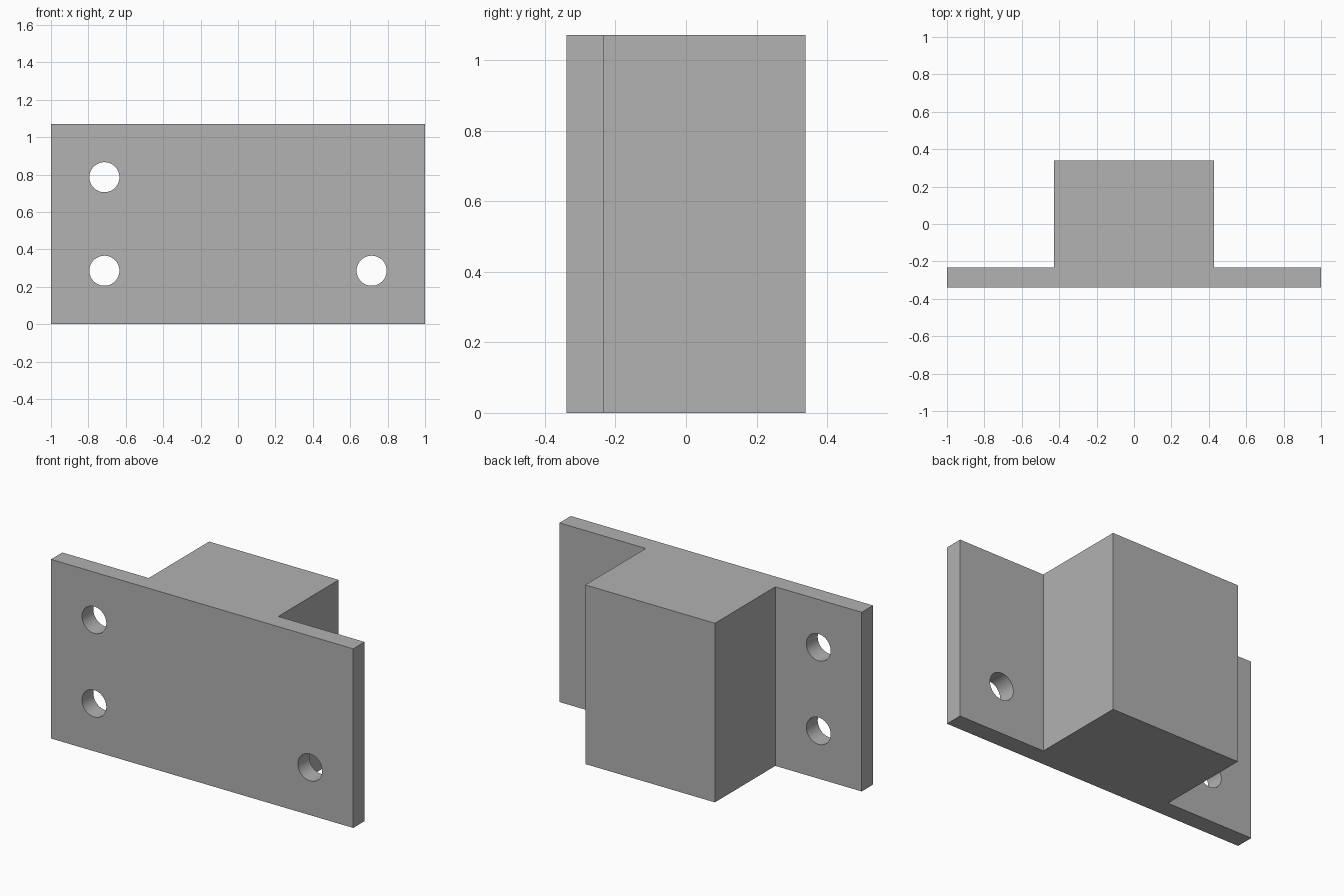
import bpy
import bmesh

default = bpy.data.objects.get("Cube")
if default:
    bpy.data.objects.remove(default, do_unlink=True)

HEIGHT = 1.0714
FRONT, STEP, BACK = -0.3393, -0.2321, 0.3393
BLOCK_X, HOLE_X, HOLE_R = 0.4286, 0.7143, 0.0804

grey = bpy.data.materials.new("plain grey")
grey.use_nodes = True
colour = (0.445, 0.445, 0.445, 1)
grey.diffuse_color = colour
grey.node_tree.nodes["Principled BSDF"].inputs["Base Color"].default_value = colour


def add_object(name, bm):
    bmesh.ops.recalc_face_normals(bm, faces=bm.faces)
    mesh = bpy.data.meshes.new(name)
    bm.to_mesh(mesh)
    bm.free()
    mesh.materials.append(grey)
    obj = bpy.data.objects.new(name, mesh)
    bpy.context.collection.objects.link(obj)
    return obj


# Flanged block: mirrored hat-shaped profile extruded upward
half = [(1, FRONT), (1, STEP), (BLOCK_X, STEP), (BLOCK_X, BACK)]
profile = half + [(-x, y) for x, y in reversed(half)]
bm = bmesh.new()
base = bm.faces.new([bm.verts.new((x, y, 0)) for x, y in profile])
top = bmesh.ops.extrude_face_region(bm, geom=[base])["geom"]
bmesh.ops.translate(bm, vec=(0, 0, HEIGHT),
                    verts=[v for v in top if isinstance(v, bmesh.types.BMVert)])
bracket = add_object("flanged_block", bm)

# Four bolt holes through the flanges
bm = bmesh.new()
for x in (-HOLE_X, HOLE_X):
    for z in (0.2857, 0.7857):
        ring = [v for v in bmesh.ops.create_cone(
            bm, cap_ends=True, segments=48, radius1=HOLE_R, radius2=HOLE_R,
            depth=0.3)["verts"]]
        for v in ring:
            vx, vy, vz = v.co
            v.co = (x + vx, (FRONT + STEP) / 2 + vz, z + vy)
cutter = add_object("bolt_hole_cutter", bm)

cut = bracket.modifiers.new("bolt holes", 'BOOLEAN')
cut.operation = 'DIFFERENCE'
cut.solver = 'EXACT'
cut.object = cutter

bpy.ops.object.select_all(action='DESELECT')
bracket.select_set(True)
bpy.context.view_layer.objects.active = bracket
bpy.ops.object.modifier_apply(modifier=cut.name)
bpy.data.objects.remove(cutter, do_unlink=True)
bpy.ops.object.shade_smooth_by_angle(angle=0.5)
